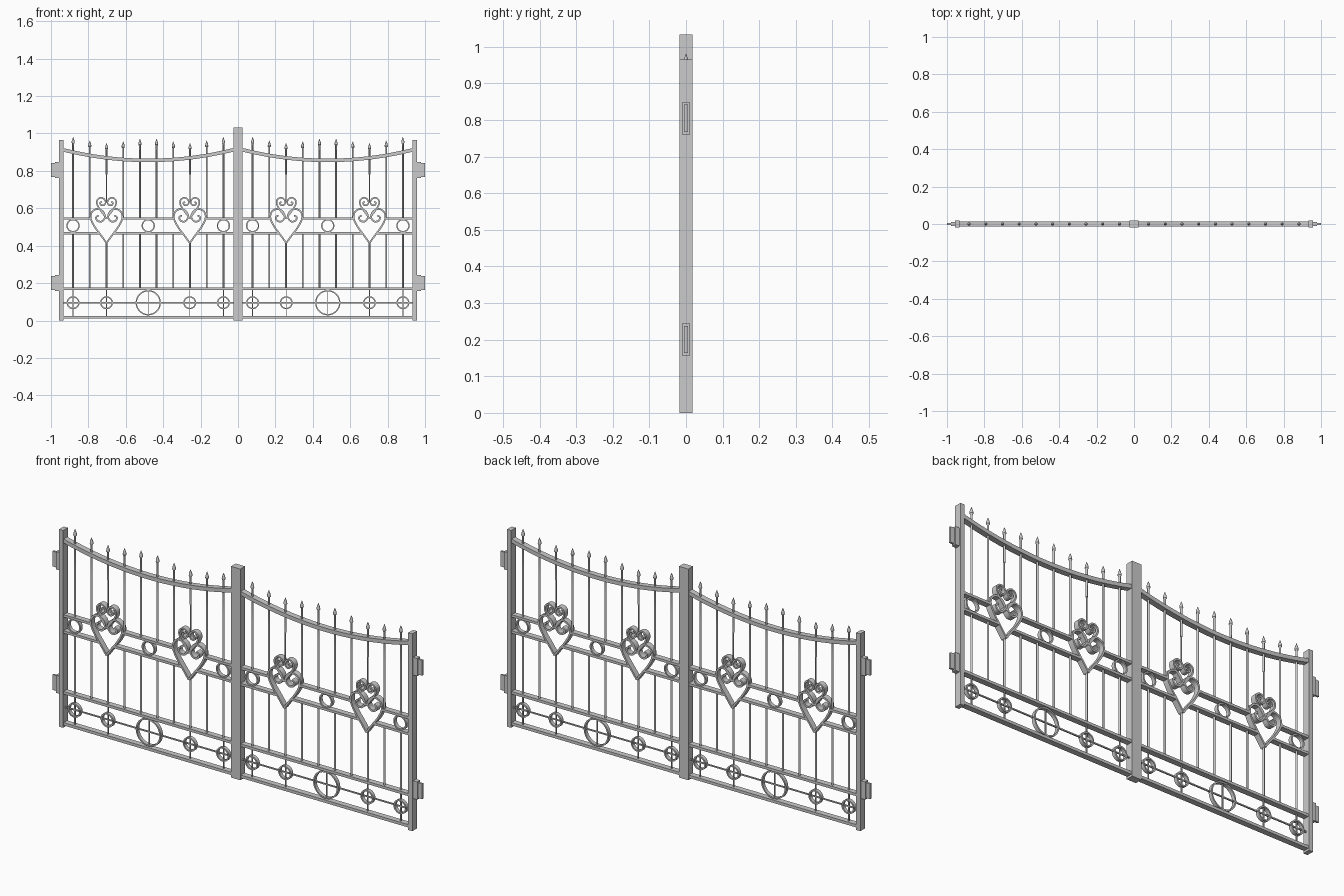
import bpy, bmesh, math
from mathutils import Vector

if "Cube" in bpy.data.objects:
    bpy.data.objects.remove(bpy.data.objects["Cube"])


def finish(name, bm):
    bmesh.ops.recalc_face_normals(bm, faces=bm.faces)
    me = bpy.data.meshes.new(name)
    bm.to_mesh(me)
    bm.free()
    ob = bpy.data.objects.new(name, me)
    bpy.context.collection.objects.link(ob)
    bpy.ops.object.select_all(action='DESELECT')
    ob.select_set(True)
    bpy.context.view_layer.objects.active = ob
    bpy.ops.object.shade_smooth_by_angle(angle=math.radians(35))
    return ob


def box(name, x0, x1, y, z0, z1):
    bm = bmesh.new()
    bmesh.ops.create_cube(bm, size=1)
    for v in bm.verts:
        v.co = ((x0 + x1) / 2 + v.co.x * (x1 - x0), v.co.y * 2 * y,
                (z0 + z1) / 2 + v.co.z * (z1 - z0))
    return finish(name, bm)


def strip(name, pts, t, y, closed=False):
    """Flat bar of thickness t and half depth y following an x-z path."""
    bm = bmesh.new()
    n = len(pts)
    rings = []
    for i, p in enumerate(pts):
        a = pts[(i - 1) % n] if closed or i else p
        b = pts[(i + 1) % n] if closed or i < n - 1 else p
        d = (b - a).normalized()
        nx = Vector((-d.y, d.x)) * t / 2
        rings.append([bm.verts.new((p.x + s * nx.x, yy, p.y + s * nx.y))
                      for s, yy in ((1, -y), (1, y), (-1, y), (-1, -y))])
    for i in range(n if closed else n - 1):
        r, q = rings[i], rings[(i + 1) % n]
        for k in range(4):
            bm.faces.new((r[k], r[(k + 1) % 4], q[(k + 1) % 4], q[k]))
    if not closed:
        bm.faces.new(rings[0])
        bm.faces.new(rings[-1])
    return finish(name, bm)


def ring(name, x, z, r):
    n = 40
    strip(name, [Vector((x + r * math.cos(2 * math.pi * i / n),
                         z + r * math.sin(2 * math.pi * i / n))) for i in range(n)],
          0.007, 0.009, True)


def lathe(name, x, profile, n=12):
    """Vertical turned part from (radius, z) pairs."""
    bm = bmesh.new()
    rows = [[bm.verts.new((x + r * math.cos(2 * math.pi * i / n),
                           r * math.sin(2 * math.pi * i / n), z)) for i in range(n)]
            for r, z in profile]
    for a, b in zip(rows, rows[1:]):
        for i in range(n):
            bm.faces.new((a[i], a[(i + 1) % n], b[(i + 1) % n], b[i]))
    bm.faces.new(rows[0])
    bm.faces.new(rows[-1])
    return finish(name, bm)


def smooth_path(pts, steps=5):
    p = [Vector(q) for q in pts]
    p = [2 * p[0] - p[1]] + p + [2 * p[-1] - p[-2]]
    out = []
    for a, b, c, d in zip(p, p[1:], p[2:], p[3:]):
        for k in range(steps):
            t = k / steps
            out.append(0.5 * (2 * b + (c - a) * t + (2 * a - 5 * b + 4 * c - d) * t * t
                              + (3 * b - a - 3 * c + d) * t ** 3))
    return out + [p[-2]]


# half heart scroll, tip at origin
HEART = smooth_path([(0, 0), (0.03, 0.042), (0.062, 0.085), (0.084, 0.13), (0.079, 0.165),
                     (0.052, 0.182), (0.022, 0.172), (0.008, 0.142), (0.023, 0.117),
                     (0.047, 0.118), (0.056, 0.137), (0.042, 0.148)])


def heart(name, x, z, s, t):
    for m in (-1, 1):
        strip(name, [Vector((x + m * s * p.x, z + s * p.y)) for p in HEART], t, 0.014)


X0, X1, XC = 0.022, 0.937, 0.48
TIPS = [0.98, 0.962, 0.949, 0.957, 0.97]
TIPS += TIPS[::-1]


def arch(x):
    return 0.856 + 0.057 * ((x - XC) / 0.457) ** 2


for m, side in ((-1, "left"), (1, "right")):
    def bar(name, a, b, y, z0, z1):
        box(f"{side}_{name}", min(m * a, m * b), max(m * a, m * b), y, z0, z1)

    # posts and hinges
    bar("meeting_stile", 0.0, 0.025, 0.018, 0, 1.033)
    bar("hinge_post", 0.934, 0.956, 0.018, 0, 0.965)
    for z in (0.157, 0.761):
        bar("hinge_block", 0.953, 0.978, 0.011, z, z + 0.087)
        bar("hinge_leaf", 0.975, 1.0, 0.005, z + 0.006, z + 0.081)

    # straight rails, the middle pair broken by the hearts
    bar("bottom_rail", X0, X1, 0.014, 0.01, 0.024)
    bar("lower_rail", X0, X1, 0.014, 0.163, 0.176)
    h1, h2 = 0.258, 0.703
    for z, w in ((0.467, 0.038), (0.546, 0.083)):
        for a, b in ((X0, h1 - w), (h1 + w, h2 - w), (h2 + w, X1)):
            bar("middle_rail", a, b, 0.014, z - 0.006, z + 0.006)

    # sagging top rail
    xs = [X0 + (X1 - X0) * i / 24 for i in range(25)]
    strip(f"{side}_top_rail", [Vector((m * x, arch(x))) for x in xs], 0.019, 0.014)

    # pickets with spear tips
    for i, top in enumerate(TIPS):
        x = 0.078 + i * 0.0893
        at_heart = i in (2, 7)
        lo, hi = (0.414, 0.635) if at_heart else (0.465, 0.548)
        lathe(f"{side}_picket_lower", m * x, [(0.005, 0.17), (0.005, lo)])
        lathe(f"{side}_picket_upper", m * x,
              [(0.003 if at_heart else 0.005, hi),
               (0.003 if at_heart else 0.005, 0.78), (0.005, 0.78), (0.005, top - 0.035),
               (0.0085, top - 0.03), (0.0075, top - 0.02), (0.0008, top)])

    # hearts
    for x in (h1, h2):
        heart(f"{side}_large_heart", m * x, 0.414, 1.0, 0.009)
        heart(f"{side}_small_heart", m * x, 0.545, 0.61, 0.008)

    # rings in the middle band
    for x in (0.078, XC, 0.882):
        ring(f"{side}_middle_ring", m * x, 0.507, 0.032)

    # bottom panel rings with thin cross bars
    bar("panel_wire", X0, X1, 0.003, 0.092, 0.098)
    for x, r in ((0.078, 0.031), (h1, 0.031), (XC, 0.064), (h2, 0.031), (0.882, 0.031)):
        ring(f"{side}_panel_ring", m * x, 0.095, r)
        bar("panel_upright", x - 0.0025, x + 0.0025, 0.0025, 0.02, 0.168)
